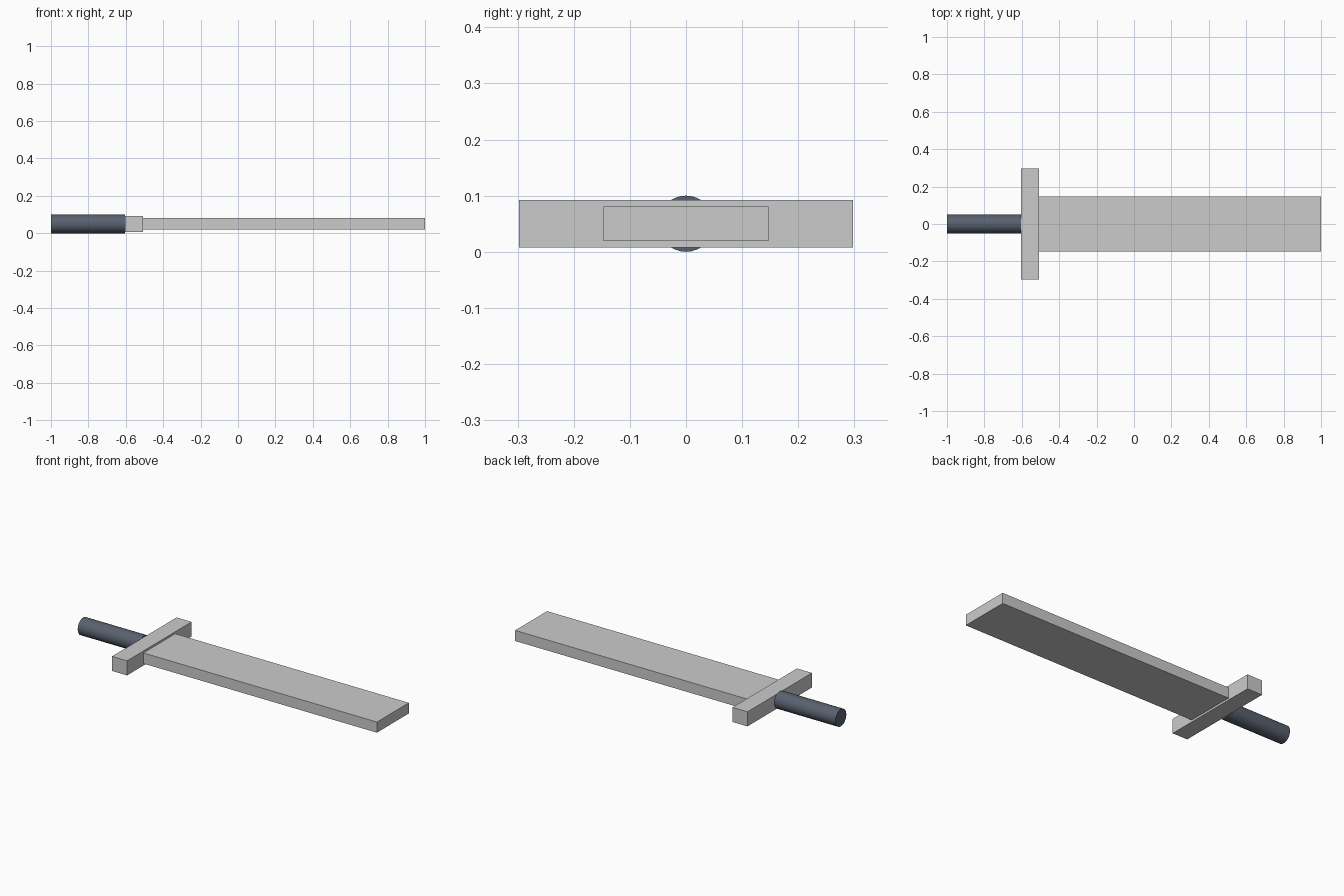
import bpy
from math import pi, radians

if "Cube" in bpy.data.objects:
    bpy.data.objects.remove(bpy.data.objects["Cube"])

MID_Z = 0.05        # every part is centred on this height
GUARD_X = -0.605    # where handle meets guard
BLADE_X = -0.508    # where guard meets blade


def box(name, x0, x1, width, thickness):
    bpy.ops.mesh.primitive_cube_add(size=1, location=((x0 + x1) / 2, 0, MID_Z))
    ob = bpy.context.object
    ob.name = name
    ob.scale = (x1 - x0, width, thickness)
    bpy.ops.object.transform_apply(location=False, rotation=False, scale=True)
    return ob


# Blade and crossguard
box("blade", BLADE_X, 1.0, 0.294, 0.062)
box("crossguard", GUARD_X, BLADE_X, 0.595, 0.085)

# Round dark handle
bpy.ops.mesh.primitive_cylinder_add(
    vertices=32, radius=0.05, depth=GUARD_X + 1.0,
    location=((GUARD_X - 1.0) / 2, 0, MID_Z), rotation=(0, pi / 2, 0))
handle = bpy.context.object
handle.name = "handle"
bpy.ops.object.shade_smooth_by_angle(angle=radians(30))

grip = bpy.data.materials.new("dark_grip")
grip.diffuse_color = (0.10, 0.12, 0.16, 1)
grip.use_nodes = True
grip.node_tree.nodes["Principled BSDF"].inputs["Base Color"].default_value = grip.diffuse_color
handle.data.materials.append(grip)
